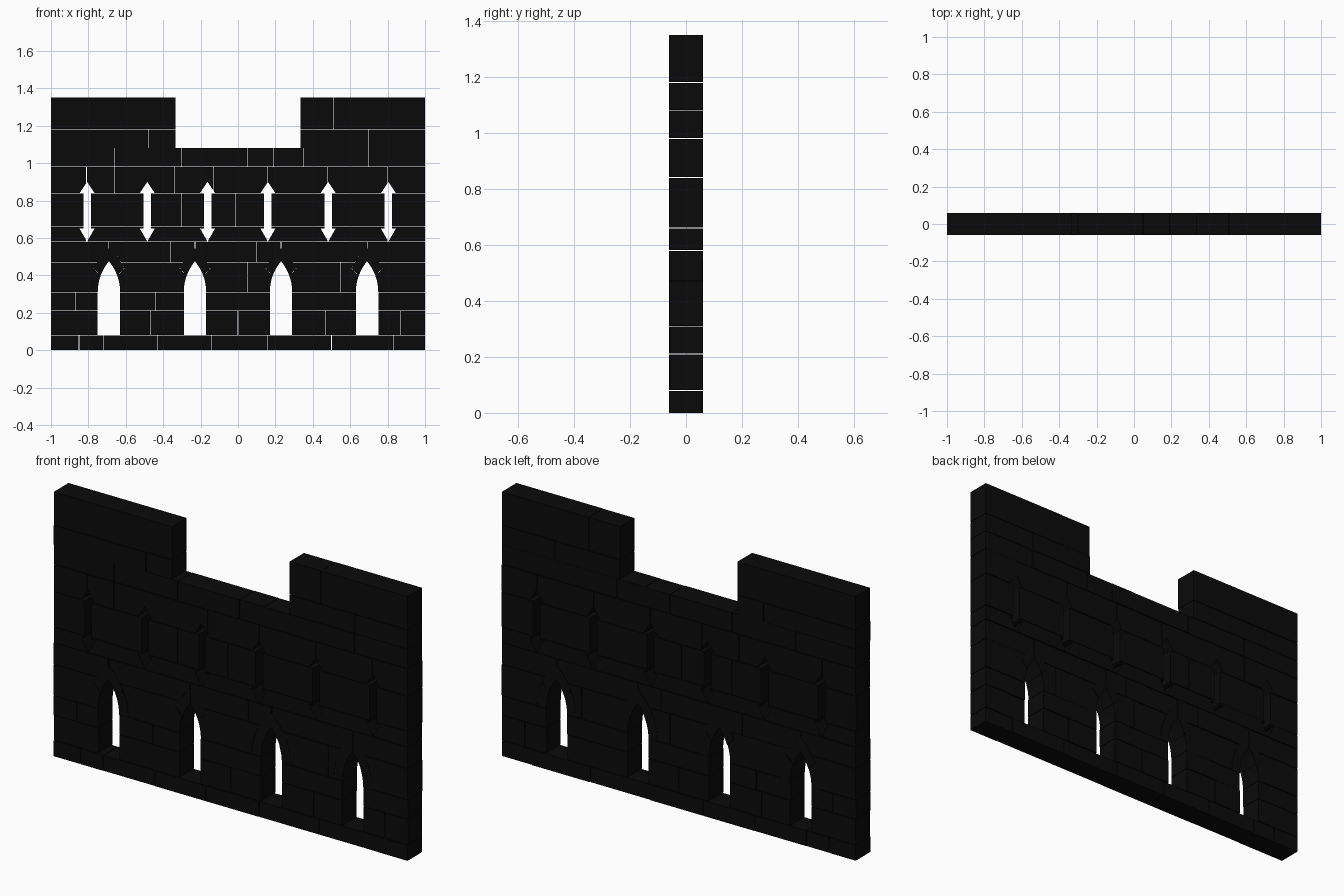
import bpy, bmesh, math, random

if "Cube" in bpy.data.objects:
    bpy.data.objects.remove(bpy.data.objects["Cube"])

random.seed(4)
GAP = 0.0015
stone = bpy.data.materials.new("dark_stone")
stone.diffuse_color = (0.003, 0.003, 0.003, 1)
stone.use_nodes = True
stone.node_tree.nodes["Principled BSDF"].inputs["Base Color"].default_value = stone.diffuse_color


def prism(bm, pts, y0, y1):
    """Extrude an x-z outline from y0 to y1."""
    lo = [bm.verts.new((x, y0, z)) for x, z in pts]
    hi = [bm.verts.new((x, y1, z)) for x, z in pts]
    bm.faces.new(lo)
    bm.faces.new(hi[::-1])
    n = len(pts)
    for i in range(n):
        bm.faces.new((lo[i], hi[i], hi[(i + 1) % n], lo[(i + 1) % n]))


def finish(bm, name):
    bmesh.ops.recalc_face_normals(bm, faces=bm.faces)
    me = bpy.data.meshes.new(name)
    bm.to_mesh(me)
    bm.free()
    me.materials.append(stone)
    ob = bpy.data.objects.new(name, me)
    bpy.context.collection.objects.link(ob)
    return ob


def depth():
    return random.choice((0.06, 0.0585, 0.057))


# Stone courses: bottom, top, left end, right end, vertical joints
courses = [
    (0.00, 0.08, -1, 1, (-0.85, -0.72, -0.43, -0.14, 0.16, 0.5, 0.83)),
    (0.08, 0.21, -1, 1, (-0.69, -0.47, -0.23, 0.0, 0.23, 0.47, 0.69, 0.87)),
    (0.21, 0.31, -1, 1, (-0.87, -0.69, -0.44, -0.23, 0.23, 0.69)),
    (0.31, 0.47, -1, 1, (-0.69, -0.23, 0.05, 0.23, 0.55, 0.69)),
    (0.47, 0.58, -1, 1, (-0.69, -0.36, -0.23, 0.1, 0.23, 0.69)),
    (0.58, 0.66, -1, 1, (-0.81, -0.485, -0.165, 0.16, 0.48, 0.80)),
    (0.66, 0.84, -1, 1, (-0.81, -0.485, -0.30, -0.165, -0.015, 0.16, 0.48, 0.80)),
    (0.84, 0.98, -1, 1, (-0.81, -0.66, -0.34, -0.13, 0.16, 0.48, 0.80)),
    (0.98, 1.08, -1, 1, (-0.66, -0.3, 0.05, 0.19, 0.35, 0.70)),
    (1.08, 1.18, -1, -0.333, (-0.48,)),
    (1.18, 1.35, -1, -0.333, ()),
    (1.08, 1.18, 0.333, 1, (0.70,)),
    (1.18, 1.35, 0.333, 1, (0.51,)),
]
bm = bmesh.new()
for z0, z1, left, right, joints in courses:
    xs = [left, *joints, right]
    b = z0 + (GAP if z0 > 0 else 0)
    t = z1 - (GAP if z1 not in (1.08, 1.35) else 0)
    for a, c in zip(xs, xs[1:]):
        a += GAP if a != left else 0
        c -= GAP if c != right else 0
        prism(bm, [(a, b), (c, b), (c, t), (a, t)], -depth(), depth())
wall = finish(bm, "wall_blocks")

# Pointed window arches: both arcs share their centres
HALF, SPRING, R, RING = 0.06, 0.31, 0.257, 0.05
CX = HALF - R


def arc(radius, f0, f1, n):
    """Right-hand arc points, as fractions of spring-to-apex."""
    end = math.acos(-CX / radius)
    return [(CX + radius * math.cos(end * (f0 + (f1 - f0) * i / n)),
             SPRING + radius * math.sin(end * (f0 + (f1 - f0) * i / n)))
            for i in range(n + 1)]


outer = arc(R + RING, 0, 1, 8)
opening = [(-HALF, 0.08), (HALF, 0.08), (HALF, SPRING)] + outer
opening += [(-x, z) for x, z in outer[-2::-1]] + [(-HALF, SPRING)]

# Double-headed arrow slits
slit = [(0, 0.58), (0.04, 0.65), (0.02, 0.65), (0.02, 0.84), (0.04, 0.84), (0, 0.90),
        (-0.04, 0.84), (-0.02, 0.84), (-0.02, 0.65), (-0.04, 0.65)]

cut = bmesh.new()
windows = (-0.69, -0.23, 0.23, 0.69)
for x0 in windows:
    prism(cut, [(x0 + x, z) for x, z in opening], -0.2, 0.2)
for x0 in (-0.807, -0.485, -0.163, 0.16, 0.482, 0.804):
    prism(cut, [(x0 + x, z) for x, z in slit], -0.2, 0.2)
cutter = finish(cut, "opening_cutter")
cutter.hide_render = True

mod = wall.modifiers.new("openings", 'BOOLEAN')
mod.operation = 'DIFFERENCE'
mod.solver = 'EXACT'
mod.object = cutter
dg = bpy.context.evaluated_depsgraph_get()
cut_mesh = bpy.data.meshes.new_from_object(wall.evaluated_get(dg))
wall.modifiers.clear()
wall.data = cut_mesh
bpy.data.objects.remove(cutter)

# Arch stones around each window head
bm = bmesh.new()
for x0 in windows:
    for side in (-1, 1):
        for f0, f1 in ((0, 0.49), (0.495, 0.995)):
            pts = arc(R, f0, f1, 4) + arc(R + RING, f0, f1, 4)[::-1]
            prism(bm, [(x0 + side * x, z) for x, z in pts], -depth(), depth())
finish(bm, "window_arch_stones")
